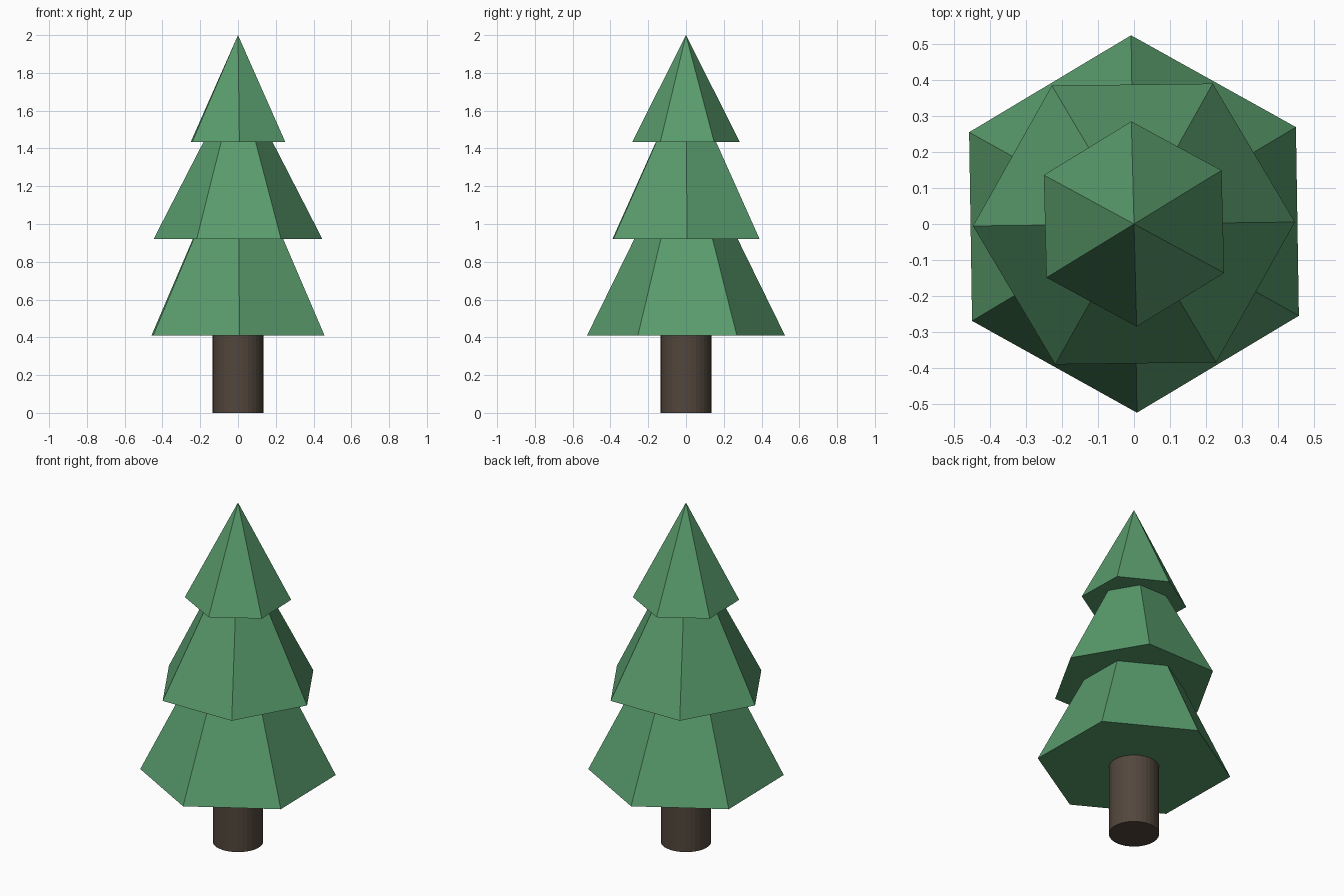
import bpy
from math import radians

if "Cube" in bpy.data.objects:
    bpy.data.objects.remove(bpy.data.objects["Cube"])


def material(name, color):
    mat = bpy.data.materials.new(name)
    mat.diffuse_color = color
    mat.use_nodes = True
    mat.node_tree.nodes["Principled BSDF"].inputs["Base Color"].default_value = mat.diffuse_color
    return mat


green = material("needles_green", (0.10, 0.33, 0.15, 1))
brown = material("bark_brown", (0.085, 0.062, 0.045, 1))


def frustum(name, sides, r_low, r_high, z_low, z_high, turn, mat):
    """Flat-faced cone or cylinder between two heights, first corner at angle turn."""
    bpy.ops.mesh.primitive_cone_add(
        vertices=sides, radius1=r_low, radius2=r_high, depth=z_high - z_low,
        location=(0, 0, (z_low + z_high) / 2), rotation=(0, 0, radians(turn)))
    obj = bpy.context.object
    obj.name = name
    obj.data.materials.append(mat)
    return obj


# Trunk
frustum("trunk", 32, 0.135, 0.135, 0, 0.41, 0, brown)

# Three hexagonal foliage tiers, the middle one turned by half a side
tiers = [
    ("lower_foliage", 0.524, 0.274, 0.41, 0.92, 0.9),
    ("middle_foliage", 0.447, 0.183, 0.92, 1.434, 30.7),
    ("upper_foliage", 0.285, 0.0, 1.434, 2.0, 1.5),
]
for name, r_low, r_high, z_low, z_high, turn in tiers:
    # primitive cones start with a corner on the +y axis
    frustum(name, 6, r_low, r_high, z_low, z_high, turn, green)
